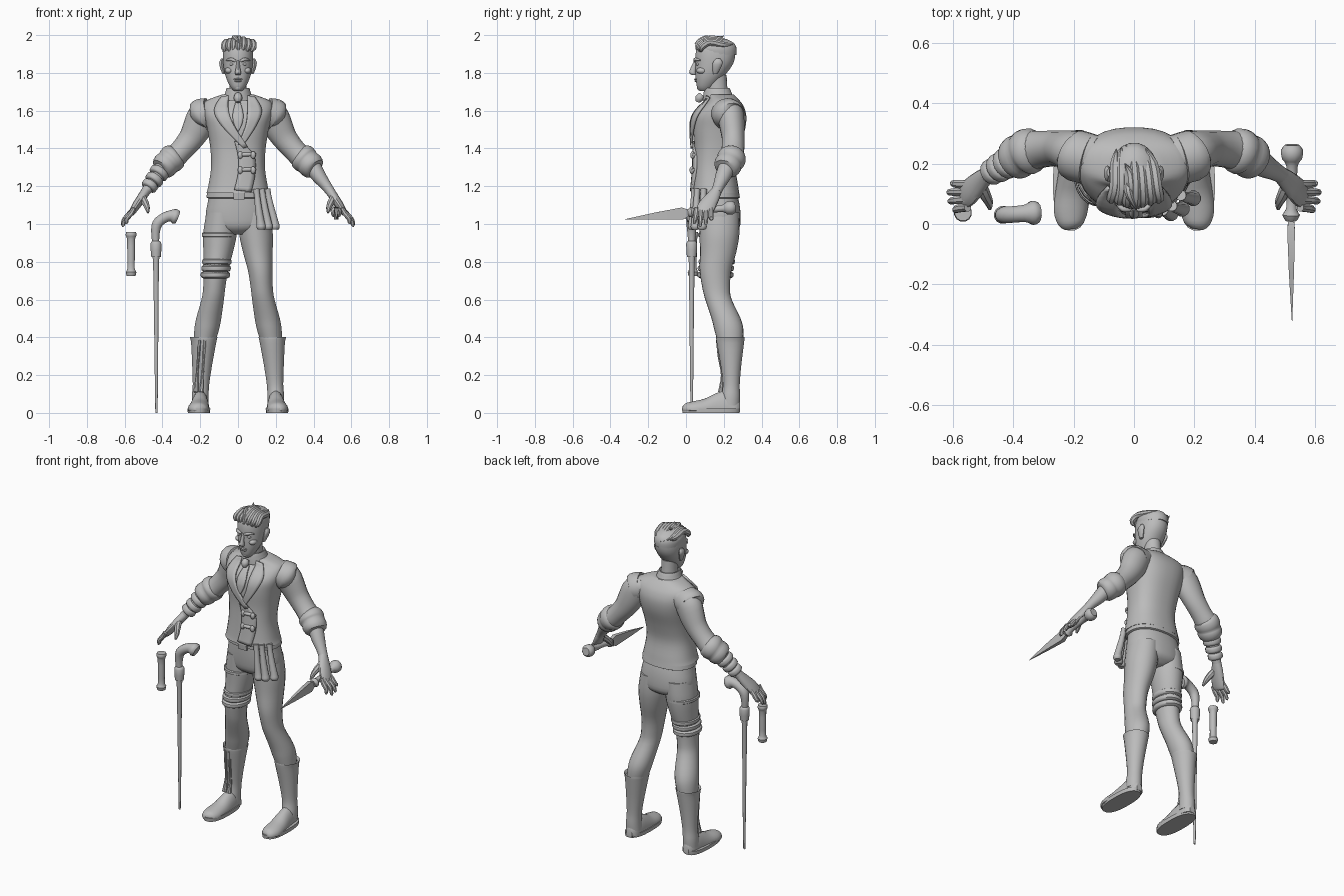
import bpy, bmesh, math
from mathutils import Vector

grey = bpy.data.materials.new("plain_grey")
grey.diffuse_color = (0.5, 0.5, 0.5, 1)


def finish(name, bm, angle=40):
    bmesh.ops.recalc_face_normals(bm, faces=bm.faces)
    me = bpy.data.meshes.new(name)
    bm.to_mesh(me)
    bm.free()
    for p in me.polygons:
        p.use_smooth = True
    me.set_sharp_from_angle(angle=math.radians(angle))
    me.materials.append(grey)
    ob = bpy.data.objects.new(name, me)
    bpy.context.collection.objects.link(ob)
    return ob


def spline(rows, steps):
    out = []
    for i in range(len(rows) - 1):
        a, b, c, d = (rows[min(max(i + k, 0), len(rows) - 1)] for k in (-1, 0, 1, 2))
        for j in range(steps):
            t = j / steps
            out.append([0.5 * (2*q + (r-p)*t + (2*p-5*q+4*r-s)*t*t + (3*q-p-3*r+s)*t**3)
                        for p, q, r, s in zip(a, b, c, d)])
    return out + [list(rows[-1])]


def loft(name, rows, ref=None, n=18, steps=3, power=2, zmin=-9):
    """Skin of rings (x, y, z, ra, rb): level rings, or rings along the path if ref is given."""
    rows = spline(rows, steps)
    bm, rings = bmesh.new(), []
    for i, (x, y, z, ra, rb) in enumerate(rows):
        c, u, v = Vector((x, y, z)), Vector((1, 0, 0)), Vector((0, 1, 0))
        if ref:
            t = (Vector(rows[min(i+1, len(rows)-1)][:3]) - Vector(rows[max(i-1, 0)][:3])).normalized()
            u = Vector(ref)
            u = (u - t * u.dot(t)).normalized()
            v = t.cross(u)
        ring = []
        for k in range(n):
            a = math.tau * (k + 0.5) / n
            f = lambda w: math.copysign(abs(w) ** (2 / power), w)
            p = c + u * max(ra, .001) * f(math.cos(a)) + v * max(rb, .001) * f(math.sin(a))
            p.z = max(p.z, zmin)
            ring.append(bm.verts.new(p))
        rings.append(ring)
    for a, b in zip(rings, rings[1:]):
        for k in range(n):
            bm.faces.new((a[k], a[(k+1) % n], b[(k+1) % n], b[k]))
    bm.faces.new(rings[0])
    bm.faces.new(rings[-1])
    return finish(name, bm)


def tube(name, pts, radii, ref=(0, 1, 0), n=10, steps=3):
    return loft(name, [(*p, r, r) for p, r in zip(pts, radii)], ref, n, steps)


def flip(s, rows):
    return [(s * r[0], *r[1:]) for r in rows]


def ball(name, loc, size):
    bm = bmesh.new()
    bmesh.ops.create_uvsphere(bm, u_segments=14, v_segments=10, radius=1)
    for v in bm.verts:
        v.co = Vector([v.co[i] * size[i] + loc[i] for i in range(3)])
    return finish(name, bm)


# Waistcoat body
VEST = [(0, .155, 1.165, .168, .127), (0, .155, 1.2, .158, .122), (0, .152, 1.3, .143, .112),
        (0, .163, 1.4, .147, .12), (0, .175, 1.5, .163, .138), (0, .183, 1.57, .18, .137),
        (0, .195, 1.62, .186, .112), (0, .2, 1.655, .165, .083), (0, .185, 1.685, .085, .068)]
loft("waistcoat", VEST, n=32, steps=4, power=2.4)
VROWS = spline(VEST, 6)


def front_y(x, z):
    r = min(VROWS, key=lambda q: abs(q[2] - z))
    k = min(abs(x) / r[3], .97)
    return r[1] - r[4] * (1 - k ** 2.4) ** (1 / 2.4)


def strip(name, left, right, off=.008, thick=.012):
    """Cloth panel between two (x, z) edges, laid on the waistcoat front."""
    a, b = spline(left, 4), spline(right, 4)
    bm, grid = bmesh.new(), []
    for p, q in zip(a, b):
        row = []
        for j in range(5):
            x, z = (p[i] + (q[i] - p[i]) * j / 4 for i in (0, 1))
            row.append(bm.verts.new((x, front_y(x, z) - off, z)))
        grid.append(row)
    for r0, r1 in zip(grid, grid[1:]):
        for j in range(4):
            bm.faces.new((r0[j], r0[j+1], r1[j+1], r1[j]))
    m = finish(name, bm).modifiers.new("thickness", 'SOLIDIFY')
    m.thickness, m.offset = thick, 0


# Lapels, overlap edge and hem points
strip("left_lapel", [(.05, 1.68), (.05, 1.6), (.04, 1.52), (.0, 1.42)],
      [(.09, 1.67), (.125, 1.6), (.095, 1.52), (.03, 1.42)], .012)
strip("right_lapel", [(-.05, 1.68), (-.05, 1.6), (-.02, 1.52), (.05, 1.41)],
      [(-.09, 1.67), (-.125, 1.6), (-.085, 1.52), (.03, 1.4)], .014)
strip("front_overlap", [(.035, 1.42), (.085, 1.36), (.09, 1.27), (.07, 1.17)],
      [(-.02, 1.44), (.0, 1.36), (.0, 1.27), (-.02, 1.18)], .003)

# Tie and shirt collar
tube("tie_knot", [(0, .085, 1.685), (0, .07, 1.665), (0, .063, 1.645)], [.018, .023, .012])
strip("tie", [(-.012, 1.645), (-.028, 1.58), (-.022, 1.53), (0, 1.49)],
      [(.012, 1.645), (.028, 1.58), (.022, 1.53), (.002, 1.49)], .012)
loft("shirt_collar", [(0, .175, 1.655, .085, .085), (0, .168, 1.69, .07, .076),
                      (0, .165, 1.72, .06, .066), (0, .165, 1.715, .05, .055)], n=24)
loft("neck", [(0, .17, 1.64, .052, .058), (0, .165, 1.72, .047, .054), (0, .16, 1.79, .048, .055)])

# Toggle fasteners
for z in (1.365, 1.285):
    y = front_y(.05, z) - .012
    tube("toggle_bar", [(.0, y + .002, z), (.05, y, z + .004), (.095, y + .008, z + .002)], [.008, .011, .008], (0, 0, 1))
    for x in (.012, .08):
        ball("toggle_knot", (x, y, z), (.014, .012, .02))

# Head and face
loft("head", [(0, .1, 1.703, .02, .026), (0, .102, 1.722, .038, .043), (0, .117, 1.76, .058, .065),
              (0, .133, 1.8, .071, .084), (0, .15, 1.85, .079, .101), (0, .156, 1.9, .081, .106),
              (0, .158, 1.94, .074, .096), (0, .16, 1.965, .04, .055)], n=24, power=2.15)
loft("nose", [(0, .056, 1.865, .008, .012), (0, .042, 1.83, .011, .016), (0, .035, 1.80, .017, .018),
              (0, .046, 1.788, .012, .012)], n=10)
ball("upper_lip", (0, .053, 1.767), (.024, .01, .005))
ball("lower_lip", (0, .055, 1.757), (.02, .01, .006))
ball("chin", (0, .078, 1.722), (.022, .02, .018))
for s in (1, -1):
    tube("eyebrow", flip(s, [(.012, .047, 1.862), (.038, .05, 1.872), (.062, .075, 1.866)]), [.007, .009, .004])
    ball("eye", (s * .033, .063, 1.846), (.014, .011, .008))
    ball("cheekbone", (s * .048, .085, 1.812), (.022, .03, .018))
    loft("ear", flip(s, [(.074, .155, 1.795, .009, .012), (.083, .162, 1.825, .012, .022),
                         (.088, .168, 1.855, .012, .026), (.084, .17, 1.875, .006, .012)]), n=10)

# Swept back hair
loft("hair_cap", [(0, .168, 1.895, .079, .1), (0, .162, 1.93, .083, .107), (0, .16, 1.96, .07, .092),
                  (0, .158, 1.98, .036, .055)], n=20)
for i in range(7):
    x = (i - 3) * .023
    d = abs(i - 3) * .006
    tube("hair_lock", [(x, .062 + d, 1.915), (x * 1.15 + .004, .067 + d, 1.955 - d),
                       (x + .006, .125, 1.98 - d), (x * .9, .2, 1.966 - d), (x * .7 - .01, .268 - d, 1.935 + d)],
         [.008, .017, .019, .018, .001], (1, 0, 0), 8)
tube("hair_quiff", [(-.02, .15, 1.965), (-.02, .11, 1.985), (-.005, .075, 1.975), (.01, .045, 1.955)], [.012, .014, .01, .001], (1, 0, 0), 8)
tube("hair_crest", [(.0, .1, 1.97), (-.01, .13, 1.982), (-.015, .17, 1.982), (-.03, .2, 1.996)], [.015, .017, .014, .001], (1, 0, 0), 8)

# Trousers seat, belt and buckle
loft("trouser_seat", [(0, .155, 1.21, .145, .1), (0, .168, 1.12, .16, .113), (0, .175, 1.04, .172, .115),
                      (0, .178, .98, .15, .105), (0, .175, .945, .06, .06)], n=28, power=2.3)
loft("belt", [(0, .16, 1.175, .155, .11), (0, .162, 1.17, .164, .119), (0, .165, 1.14, .168, .121),
              (0, .167, 1.135, .158, .11)], n=28, steps=1, power=2.3)
loft("belt_buckle", [(.005, .042, 1.13, .03, .008), (.005, .038, 1.175, .03, .008)], n=8, steps=1, power=6)

# Hanging belt pouches
for i, y in enumerate((.045, .06, .095)):
    a, b = .095 + .03 * i, .122 + .037 * i
    tube("belt_pouch", [(a, y, 1.185), (a + .006, y - .003, 1.15), ((a + b) / 2, y - .007, 1.08),
                        (b - .003, y - .01, 1.01), (b, y - .01, .985), (b, y - .01, .97)],
         [.018, .016, .019, .022, .026, .018], (0, 1, 0), 12)

for s in (1, -1):
    side = "left_" if s > 0 else "right_"
    # Leg, boot and shoe
    loft(side + "trouser_leg", flip(s, [
        (.085, .175, 1.06, .083, .108), (.095, .177, .95, .09, .106), (.105, .17, .85, .079, .096),
        (.118, .156, .75, .065, .083), (.126, .16, .66, .059, .073), (.134, .172, .6, .06, .07),
        (.155, .212, .5, .067, .077), (.166, .227, .44, .066, .077), (.178, .235, .37, .056, .066)]), n=22)
    loft(side + "boot_shaft", flip(s, [
        (.182, .235, .385, .062, .066), (.182, .235, .402, .074, .076), (.182, .235, .37, .067, .073),
        (.19, .238, .25, .053, .055), (.196, .24, .15, .044, .045), (.2, .237, .09, .045, .05),
        (.2, .235, .04, .045, .05)]), n=20)
    loft(side + "shoe", flip(s, [
        (.2, .287, .02, .04, .02), (.2, .265, .02, .075, .038), (.2, .22, .02, .1, .045),
        (.202, .16, .02, .085, .05), (.206, .1, .02, .056, .055), (.21, .04, .02, .042, .056),
        (.21, .0, .02, .032, .042), (.208, -.017, .02, .015, .02)]), ref=(0, 0, 1), n=20, zmin=.01)
    loft(side + "sole", flip(s, [(.207, .133, 0, .059, .152), (.207, .133, .024, .061, .155)]), n=24, steps=1, power=2.5)

    # Sleeve, waistcoat armhole and rolled cuff
    loft(side + "sleeve", flip(s, [
        (.13, .22, 1.6, .075, .06), (.18, .235, 1.575, .072, .082), (.215, .245, 1.51, .066, .078),
        (.25, .25, 1.45, .06, .067), (.3, .248, 1.39, .061, .06), (.35, .24, 1.34, .066, .062),
        (.4, .215, 1.295, .05, .05)]), ref=(0, 1, 0))
    loft(side + "armhole_edge", flip(s, [
        (.15, .215, 1.59, .085, .08), (.186, .225, 1.578, .086, .088), (.196, .228, 1.572, .082, .085),
        (.198, .23, 1.57, .06, .06)]), ref=(0, 1, 0), steps=2)
    loft(side + "rolled_cuff", flip(s, [
        (.325, .248, 1.37, .058, .056), (.337, .245, 1.36, .073, .072), (.355, .238, 1.34, .077, .074),
        (.37, .23, 1.327, .07, .068), (.385, .222, 1.312, .074, .07), (.402, .212, 1.292, .065, .062),
        (.41, .207, 1.285, .045, .045)]), ref=(0, 1, 0), n=20, steps=2)
    loft(side + "forearm", flip(s, [
        (.39, .22, 1.31, .046, .046), (.43, .195, 1.25, .041, .038), (.465, .175, 1.205, .031, .029),
        (.49, .16, 1.17, .028, .025)]), ref=(0, 1, 0))
    # Hand with fingers and thumb
    loft(side + "palm", flip(s, [
        (.485, .163, 1.178, .027, .025), (.51, .14, 1.14, .038, .024), (.54, .11, 1.095, .046, .022),
        (.562, .094, 1.06, .043, .016), (.568, .09, 1.05, .03, .008)]), ref=(0, 1, 0), n=14)
    for i in range(4):
        y0, y1 = .132 - .026 * i, .135 - .03 * i
        x1, z1 = (.602, .612, .608, .59)[i], (1.02, .995, .985, 1.0)[i]
        tube(side + "finger", flip(s, [(.55, y0, 1.085), (.575 - .003 * i, y0, 1.055), ((.585 + x1) / 2, (y0 + y1) / 2, 1.03),
                                       (x1, y1, z1 + .01), (x1 + .002, y1, z1)]), [.013, .015, .013, .01, .004], n=8, steps=2)
    tube(side + "thumb", flip(s, [(.507, .13, 1.145), (.492, .095, 1.115), (.48, .07, 1.085), (.477, .05, 1.06)]),
         [.02, .019, .014, .006], n=8)

# Wrist wraps on the right forearm
for x, y, z, r in ((-.418, .203, 1.27, .052), (-.443, .188, 1.235, .048), (-.467, .174, 1.203, .043)):
    d = Vector((-.55, -.36, -.75)) * .02
    tube("wrist_wrap", [(x - d.x, y - d.y, z - d.z), (x - d.x*.6, y - d.y*.6, z - d.z*.6),
                        (x + d.x*.6, y + d.y*.6, z + d.z*.6), (x + d.x, y + d.y, z + d.z)], [r - .012, r, r, r - .012], n=16)
# Knee straps and boot straps on the right leg
for z, x, y in ((.80, -.112, .163), (.765, -.116, .158), (.73, -.12, .156)):
    loft("knee_strap", [(x, y, z + .018, .066, .08), (x, y, z + .01, .078, .096), (x, y, z - .01, .077, .095),
                        (x, y, z - .018, .064, .078)], n=20, steps=2)
loft("thigh_strap", [(-.1, .173, .955, .088, .104), (-.1, .173, .95, .093, .11), (-.1, .173, .935, .093, .11),
                     (-.1, .173, .93, .086, .1)], n=20, steps=1)
for x in (-.205, -.175):
    tube("boot_strap", [(x, .17, .385), (x - .005, .175, .3), (x - .012, .192, .2), (x - .018, .183, .11)],
         [.012, .008, .008, .015], n=8)

# Walking cane
loft("cane_shaft", [(-.432, .03, 0, .006, .006), (-.432, .03, .2, .009, .009), (-.434, .03, .8, .016, .016),
                    (-.434, .03, .825, .026, .026), (-.434, .03, .895, .03, .03), (-.435, .03, .91, .02, .02)], n=12, steps=2)
tube("cane_handle", [(-.435, .03, .89), (-.437, .03, .95), (-.428, .03, 1.0), (-.395, .032, 1.03), (-.36, .035, 1.043),
                     (-.335, .037, 1.04), (-.318, .038, 1.034)], [.018, .023, .028, .028, .03, .041, .034], n=12)
# Short rod
loft("short_rod", [(-.566, .037, z, r, r) for z, r in
                   ((.725, .024), (.745, .029), (.765, .02), (.84, .021), (.92, .022), (.94, .03), (.957, .027))], n=12, steps=2)

# Dagger: four sided blade, guard, grip and pommel
loft("dagger_blade", [(.523, -.322, 1.025, .001, .001), (.521, -.16, 1.042, .027, .012),
                      (.52, -.02, 1.055, .046, .018), (.52, .025, 1.06, .018, .012)], (0, 0, 1), n=4, steps=1)
tube("dagger_grip", [(.52, .01, 1.06), (.52, .03, 1.062), (.521, .05, 1.065), (.522, .12, 1.075), (.523, .195, 1.082),
                     (.523, .215, 1.084), (.523, .245, 1.087), (.523, .262, 1.089)],
     [.018, .03, .018, .017, .02, .034, .037, .024], (0, 0, 1), 12, 2)
